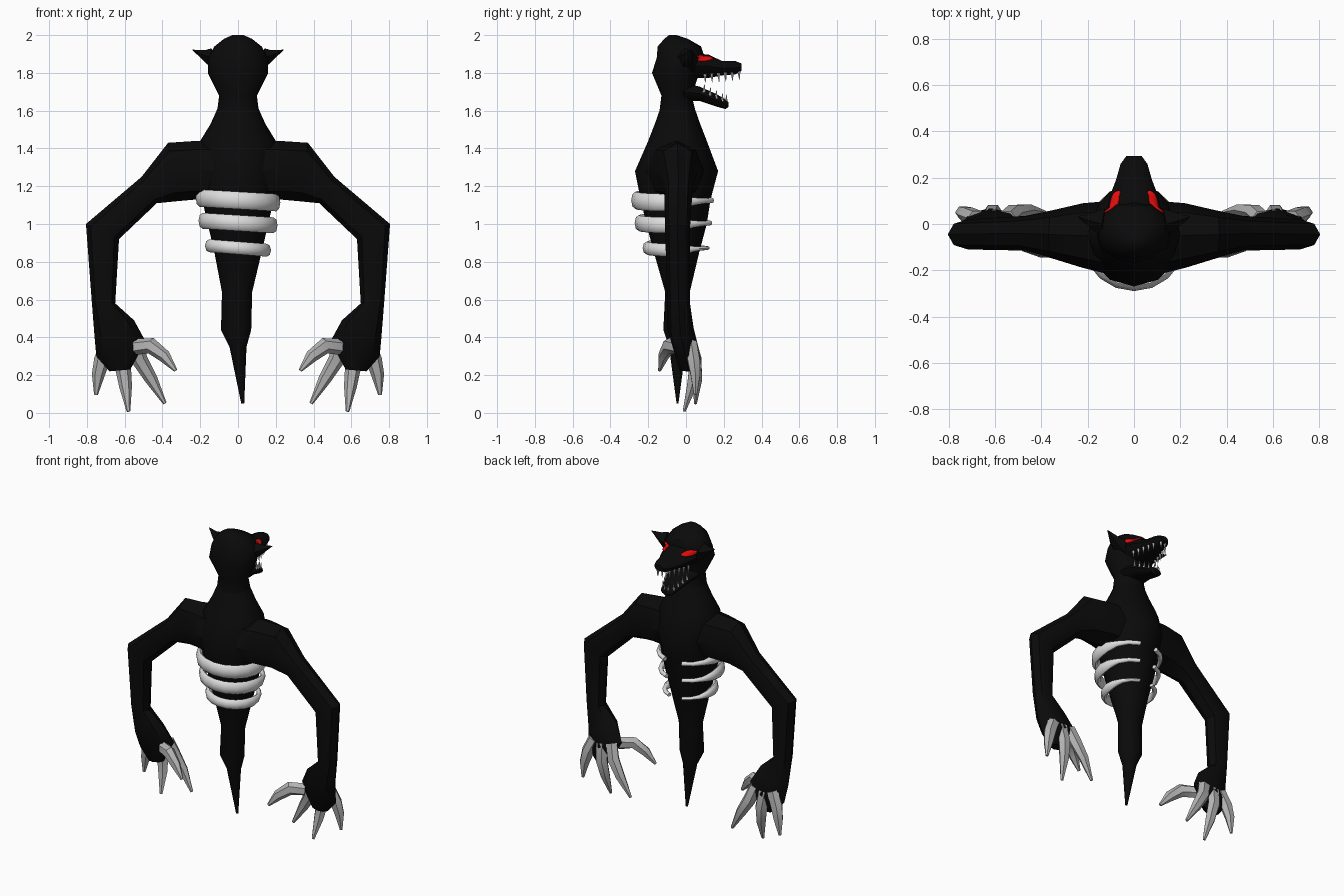
import bpy
import bmesh
import math
from mathutils import Vector
from mathutils.bvhtree import BVHTree

if "Cube" in bpy.data.objects:
    bpy.data.objects.remove(bpy.data.objects["Cube"])


def material(name, rgb):
    m = bpy.data.materials.new(name)
    m.use_nodes = True
    m.diffuse_color = (*rgb, 1)
    m.node_tree.nodes["Principled BSDF"].inputs["Base Color"].default_value = (*rgb, 1)
    return m


black = material("black_hide", (0.003, 0.003, 0.003))
bone = material("pale_bone", (0.72, 0.72, 0.72))
claw_grey = material("claw_grey", (0.45, 0.45, 0.45))
red = material("red_eye", (0.8, 0.004, 0.004))


def finish(name, bm, mat, mirror=False, angle=40):
    bmesh.ops.recalc_face_normals(bm, faces=bm.faces)
    mesh = bpy.data.meshes.new(name)
    bm.to_mesh(mesh)
    bm.free()
    mesh.materials.append(mat)
    ob = bpy.data.objects.new(name, mesh)
    bpy.context.collection.objects.link(ob)
    bpy.ops.object.select_all(action='DESELECT')
    ob.select_set(True)
    bpy.context.view_layer.objects.active = ob
    bpy.ops.object.shade_smooth_by_angle(angle=math.radians(angle))
    if mirror:
        ob.modifiers.new("Mirror", 'MIRROR').use_axis[0] = True
    return ob


def add_loft(bm, rings, sides):
    """Skin a tube through rings given as (centre, half axis u, half axis v)."""
    loops = []
    for c, u, v in rings:
        turn = [2 * math.pi * k / sides for k in range(sides)]
        loops.append([bm.verts.new(Vector(c) + Vector(u) * math.cos(a) + Vector(v) * math.sin(a))
                      for a in turn])
    for lo, hi in zip(loops, loops[1:]):
        for k in range(sides):
            j = (k + 1) % sides
            bm.faces.new((lo[k], lo[j], hi[j], hi[k]))
    bm.faces.new(loops[0])
    bm.faces.new(loops[-1])


def loft(name, rings, sides, mat, mirror=False, angle=40):
    bm = bmesh.new()
    add_loft(bm, rings, sides)
    return finish(name, bm, mat, mirror, angle)


def level(z, cx, hx, back, front):
    """Horizontal ring from its half width and y extent."""
    return ((cx, (back + front) / 2, z), (hx, 0, 0), (0, (front - back) / 2, 0))


def upright(y, low, high, hx):
    """Ring facing along y from its z extent and half width."""
    return ((0, y, (low + high) / 2), (hx, 0, 0), (0, 0, (high - low) / 2))


# Torso tapering down to a pointed tail
loft("torso", [level(*r) for r in (
    (.05, .025, .008, -.05, -.04), (.35, 0, .045, -.09, 0),
    (.44, -.01, .08, -.12, .02), (.64, -.005, .08, -.11, .02),
    (.85, 0, .125, -.17, .07), (1.0, 0, .16, -.21, .11),
    (1.13, 0, .19, -.24, .13), (1.28, 0, .21, -.27, .17),
    (1.44, 0, .2, -.2, .11), (1.53, 0, .145, -.165, .075),
    (1.63, 0, .1, -.13, .04))], 12, black)

# Head
head = loft("head", [level(*r) for r in (
    (1.6, 0, .11, -.14, .05), (1.68, 0, .1, -.13, .03),
    (1.8, 0, .16, -.18, .07), (1.88, 0, .16, -.155, .1),
    (1.94, 0, .125, -.15, .08), (1.98, 0, .075, -.115, .01),
    (2.0, 0, .03, -.09, -.05))], 12, black)
snout = loft("snout", [upright(*r) for r in (
    (0, 1.77, 1.91, .13), (.12, 1.77, 1.9, .105), (.19, 1.785, 1.865, .078),
    (.26, 1.79, 1.865, .058), (.295, 1.81, 1.85, .032))], 10, black)
loft("lower_jaw", [upright(*r) for r in (
    (-.02, 1.65, 1.75, .1), (.07, 1.65, 1.73, .09), (.16, 1.62, 1.69, .065),
    (.21, 1.607, 1.66, .045), (.225, 1.62, 1.645, .025))], 10, black)
loft("ears", [((.12, 0, 1.86), (.02, 0, .07), (0, .07, 0)),
              ((.165, .01, 1.875), (.012, 0, .045), (0, .045, 0)),
              ((.24, .03, 1.92), (.002, 0, .003), (0, .003, 0))], 5, black, True)

# Eyes: thin almond plates wrapped over the brow
surfaces = []
for ob in (head, snout):
    surfaces.append(BVHTree.FromPolygons([v.co for v in ob.data.vertices],
                                         [p.vertices[:] for p in ob.data.polygons]))
out = Vector((.62, .7, .35)).normalized()
inner, outer = Vector((.055, .135, 1.875)), Vector((.135, .06, 1.885))
bm = bmesh.new()
rows = []
for i in range(9):
    s = i / 4 - 1
    row = []
    for t in (-1, -.5, 0, .5, 1):
        p = inner.lerp(outer, i / 8) + Vector((0, 0, t * (.004 + .016 * (1 - s * s))))
        hits = [tree.ray_cast(p + out * .3, -out) for tree in surfaces]
        reach = min([h[3] for h in hits if h[0]] or [.3])
        row.append(bm.verts.new(p + out * (.305 - reach)))
    rows.append(row)
for a, b in zip(rows, rows[1:]):
    for k in range(4):
        bm.faces.new((a[k], a[k + 1], b[k + 1], b[k]))
eyes = finish("eyes", bm, red, True)
solid = eyes.modifiers.new("Thickness", 'SOLIDIFY')
solid.thickness = .008
solid.offset = 0


# Teeth: small spikes along both jaws
def teeth(name, spots, length):
    bm = bmesh.new()
    for x, y, z in spots:
        add_loft(bm, [((x, y, z), (.008, 0, 0), (0, .009, 0)),
                      ((x, y + .003, z + length), (.001, 0, 0), (0, .001, 0))], 5)
    finish(name, bm, bone, True)


teeth("upper_teeth", [(.09 - .3 * i * .036, .1 + i * .036, 1.795 + .002 * i)
                      for i in range(5)] + [(.016, .28, 1.81)], -.047)
teeth("lower_teeth", [(.075 - .36 * i * .032, .095 + i * .032, 1.695 - .016 * i)
                      for i in range(4)] + [(.014, .212, 1.64)], .045)


# Arms: rings from the upper and lower outline, y centre and half depth
def limb_ring(ax, az, bx, bz, y, depth):
    return (((ax + bx) / 2, y, (az + bz) / 2), ((ax - bx) / 2, 0, (az - bz) / 2), (0, depth, 0))


loft("arms", [limb_ring(*r) for r in (
    (.1, 1.44, .1, 1.12, -.06, .16), (.22, 1.44, .22, 1.13, -.05, .14),
    (.37, 1.43, .33, 1.12, -.045, .105), (.51, 1.25, .43, 1.11, -.04, .075),
    (.805, 1.0, .63, .92, -.045, .065), (.775, .6, .65, .58, -.04, .06),
    (.76, .41, .55, .49, -.03, .07), (.75, .3, .49, .38, 0, .068),
    (.68, .22, .57, .23, .005, .04))], 8, black, True)


# Claws: curved spikes that flatten to a point
def claw(name, points, widths):
    pts = [Vector(p) for p in points]
    rings = []
    for i, p in enumerate(pts):
        along = (pts[min(i + 1, len(pts) - 1)] - pts[max(i - 1, 0)]).normalized()
        side = along.cross(Vector((0, 1, 0))).normalized()
        rings.append((p, side * widths[i], along.cross(side) * widths[i] * .85))
    loft(name, rings, 6, claw_grey, True)


taper = (.042, .043, .034, .01)
claw("thumb_claw", [(.54, -.04, .35), (.46, -.09, .355), (.39, -.12, .3), (.33, -.14, .225)], taper)
claw("inner_claw", [(.55, .025, .37), (.52, .05, .28), (.46, .06, .18), (.387, .05, .05)], taper)
claw("middle_claw", [(.62, .03, .36), (.61, .05, .25), (.595, .03, .14), (.58, -.01, .008)], taper)
claw("outer_claw", [(.68, .025, .37), (.72, .04, .28), (.74, .05, .2), (.752, .05, .095)], taper)


# Ribs: bands wide behind, thinning towards an open front
def rib(name, z, rx, back, front, height):
    cy, ry = (back + front) / 2, (front - back) / 2
    sweep = math.radians(162)
    rings = []
    for i in range(17):
        t = sweep * (i / 8 - 1)
        thin = max(0, abs(t) - 1.5) / (sweep - 1.5)
        normal = Vector((math.sin(t), -math.cos(t), 0))
        size = 1 - .68 * min(1, thin * 1.8)
        centre = (rx * math.sin(t), cy - ry * math.cos(t), z - .012 * math.sin(t) * (1 - thin))
        rings.append((centre, (0, 0, height * size), normal * .022 * (.5 + .5 * size)))
    loft(name, rings, 8, bone, angle=50)


rib("upper_rib", 1.125, .205, -.268, .145, .046)
rib("middle_rib", 1.005, .19, -.25, .135, .042)
rib("lower_rib", .873, .155, -.208, .12, .034)
